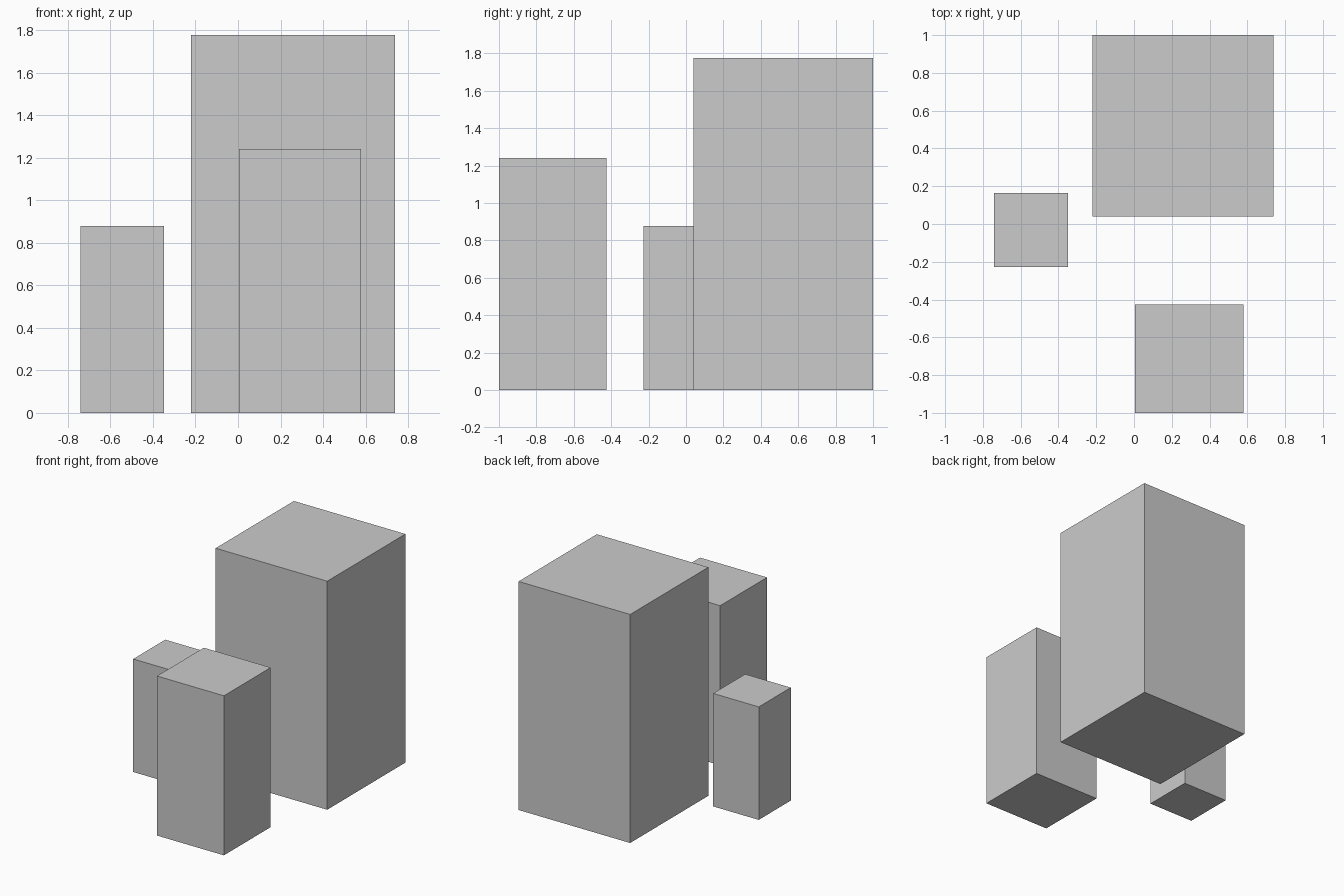
import bpy

if "Cube" in bpy.data.objects:
    bpy.data.objects.remove(bpy.data.objects["Cube"])


def block(name, x, y, z):
    """Box spanning the given (min, max) ranges on each axis."""
    spans = (x, y, z)
    centre = [(a + b) / 2 for a, b in spans]
    size = [b - a for a, b in spans]
    bpy.ops.mesh.primitive_cube_add(size=1, location=centre)
    obj = bpy.context.object
    obj.name = name
    obj.scale = size
    bpy.ops.object.transform_apply(location=False, rotation=False, scale=True)
    return obj


# Three separate square pillars, standing on the ground
block("tall_pillar", (-0.22, 0.739), (0.04, 1.0), (0, 1.776))
block("medium_pillar", (0.004, 0.579), (-1.0, -0.425), (0, 1.24))
block("short_pillar", (-0.741, -0.349), (-0.228, 0.165), (0, 0.878))
